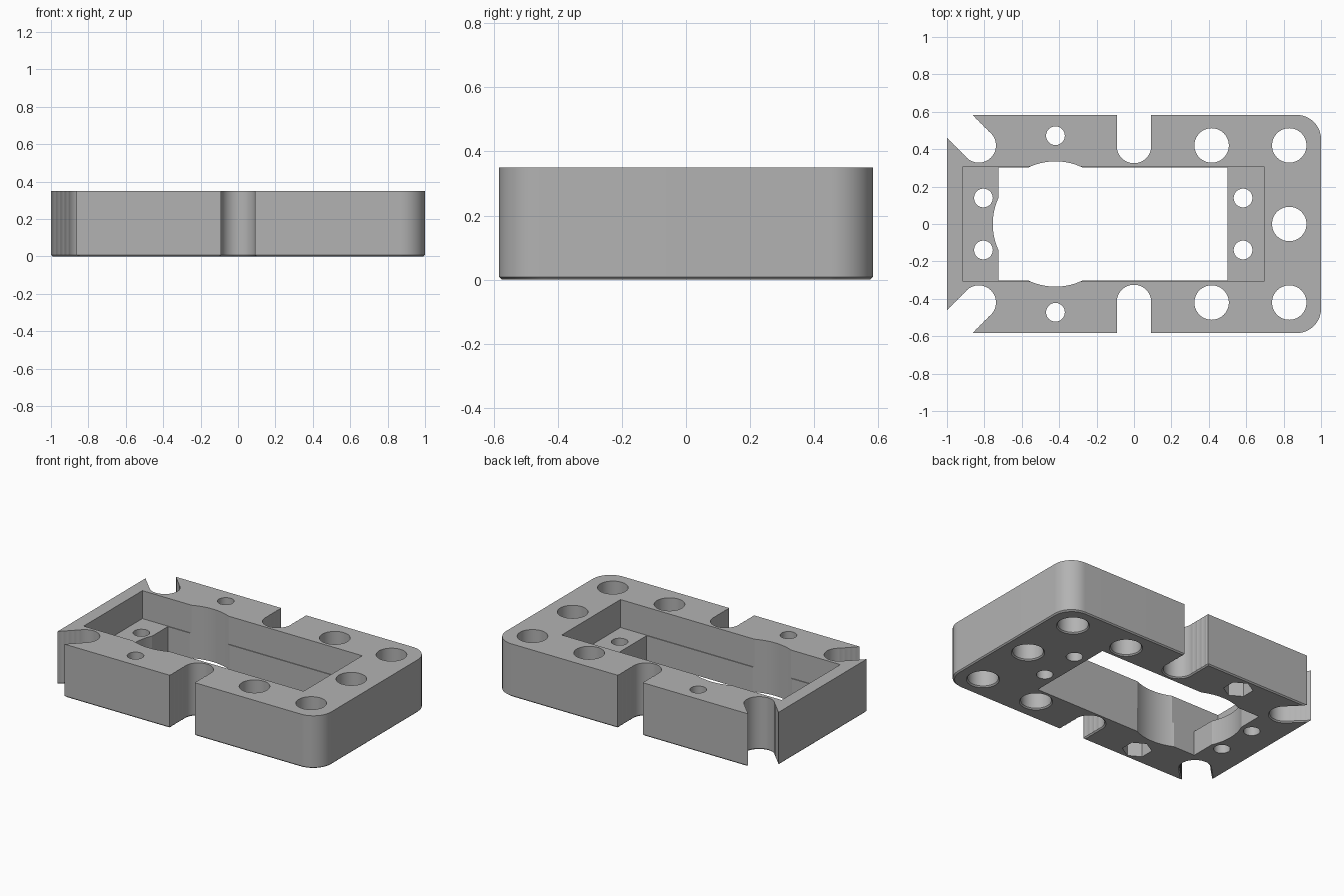
import bpy
import bmesh
from math import sin, cos, pi, radians, sqrt

cube = bpy.data.objects.get("Cube")
if cube:
    bpy.data.objects.remove(cube, do_unlink=True)

TOP = 0.35      # plate height
HALF_Y = 0.583
FLOOR = 0.165   # pocket floor
LIP = 0.008     # chamfer round the underside
BIG, SMALL = 0.092, 0.05

grey = bpy.data.materials.new("plain grey")
grey.use_nodes = True
grey.diffuse_color = (0.45, 0.45, 0.45, 1)
grey.node_tree.nodes["Principled BSDF"].inputs["Base Color"].default_value = (0.45, 0.45, 0.45, 1)


def arc(cx, cy, r, a0, a1, n):
    return [(cx + r * cos(a0 + (a1 - a0) * i / n), cy + r * sin(a0 + (a1 - a0) * i / n))
            for i in range(n + 1)]


def circle(cx, cy, r, n=64, turn=0.0):
    return arc(cx, cy, r, turn, turn + 2 * pi, n)[:-1]


def rect(x0, x1, y0, y1):
    return [(x0, y0), (x1, y0), (x1, y1), (x0, y1)]


def plate_outline(inset):
    """Rectangle with the two right-hand corners rounded."""
    r, x, y = 0.13, 1 - inset, HALF_Y - inset
    return ([(-x, y), (-x, -y)]
            + arc(x - r, r - y, r, -pi / 2, 0, 16)
            + arc(x - r, y - r, r, 0, pi / 2, 16))


def slot_outline(cx, cy, r, angle, step, length=0.4):
    """Round-ended slot running off at an angle, with lightly scalloped sides."""
    count = int(length / step)
    side = []
    for i in range(1, count * 6 + 1):
        d = i * step / 6
        off = d - step * round(d / step)
        side.append((d, sqrt(r * r - off * off)))
    pts = arc(0, 0, r, pi / 2, 3 * pi / 2, 32)
    pts += [(d, -w) for d, w in side] + [(d, w) for d, w in reversed(side)]
    c, s = cos(angle), sin(angle)
    return [(cx + x * c - y * s, cy + x * s + y * c) for x, y in pts]


def loft(name, layers):
    """Closed solid through matching outlines at rising heights."""
    bm = bmesh.new()
    rings = [[bm.verts.new((x, y, z)) for x, y in pts] for pts, z in layers]
    n = len(rings[0])
    bm.faces.new(rings[0][::-1])
    bm.faces.new(rings[-1])
    for low, high in zip(rings, rings[1:]):
        for i in range(n):
            j = (i + 1) % n
            bm.faces.new((low[i], low[j], high[j], high[i]))
    bmesh.ops.recalc_face_normals(bm, faces=bm.faces)
    mesh = bpy.data.meshes.new(name)
    bm.to_mesh(mesh)
    bm.free()
    mesh.materials.append(grey)
    obj = bpy.data.objects.new(name, mesh)
    bpy.context.scene.collection.objects.link(obj)
    return obj


cutters = []


def cut(name, pts, z0=-0.1, z1=TOP + 0.1):
    cutters.append(loft(name, [(pts, z0), (pts, z1)]))


def cut_flared(name, outline):
    """Through cut with a small chamfer at the underside."""
    cutters.append(loft(name, [(outline(BIG + 2 * LIP), -LIP), (outline(BIG), LIP),
                               (outline(BIG), TOP + 0.1)]))


# Plate
body = loft("mounting_plate", [(plate_outline(LIP), 0), (plate_outline(0), LIP),
                               (plate_outline(0), TOP)])

# Pocket, through window and round clearance
cut("pocket_cutter", rect(-0.915, 0.695, -0.307, 0.307), FLOOR)
cut("window_cutter", rect(-0.725, 0.5, -0.302, 0.302))
cut("clearance_cutter", circle(-0.42, 0, 0.335, 128))

# Large holes
for x, y in [(0.83, 0.42), (0.83, 0), (0.83, -0.42), (0.415, 0.42), (0.415, -0.42)]:
    cut_flared("large_hole_cutter", lambda r: circle(x, y, r))

for side in (1, -1):
    # Side slots and diagonal corner slots
    cut_flared("side_slot_cutter",
               lambda r: slot_outline(0, side * 0.417, r, side * pi / 2, 0.042))
    cut_flared("corner_slot_cutter",
               lambda r: slot_outline(-0.83, side * 0.42, r, side * pi * 0.75, 0.032))
    # Bolt holes with hexagonal nut recesses underneath
    cut("bolt_hole_cutter", circle(-0.42, side * 0.472, SMALL, 48))
    cut("nut_recess_cutter", circle(-0.42, side * 0.472, 0.09, 6, pi / 2), -0.1, 0.13)
    # Screw holes in the pocket ledges
    for x in (-0.805, 0.583):
        cut("ledge_hole_cutter", circle(x, side * 0.139, SMALL, 48))

# Apply the cuts, then discard the cutters
for tool in cutters:
    tool.hide_render = True
    mod = body.modifiers.new(tool.name, "BOOLEAN")
    mod.operation = "DIFFERENCE"
    mod.solver = "EXACT"
    mod.object = tool
bpy.context.view_layer.update()
evaluated = body.evaluated_get(bpy.context.evaluated_depsgraph_get())
result = bpy.data.meshes.new_from_object(evaluated)
body.modifiers.clear()
body.data = result
for tool in cutters:
    bpy.data.objects.remove(tool, do_unlink=True)

# Smooth the round walls, keep edges crisp
bpy.ops.object.select_all(action="DESELECT")
body.select_set(True)
bpy.context.view_layer.objects.active = body
bpy.ops.object.shade_smooth_by_angle(angle=radians(18))
